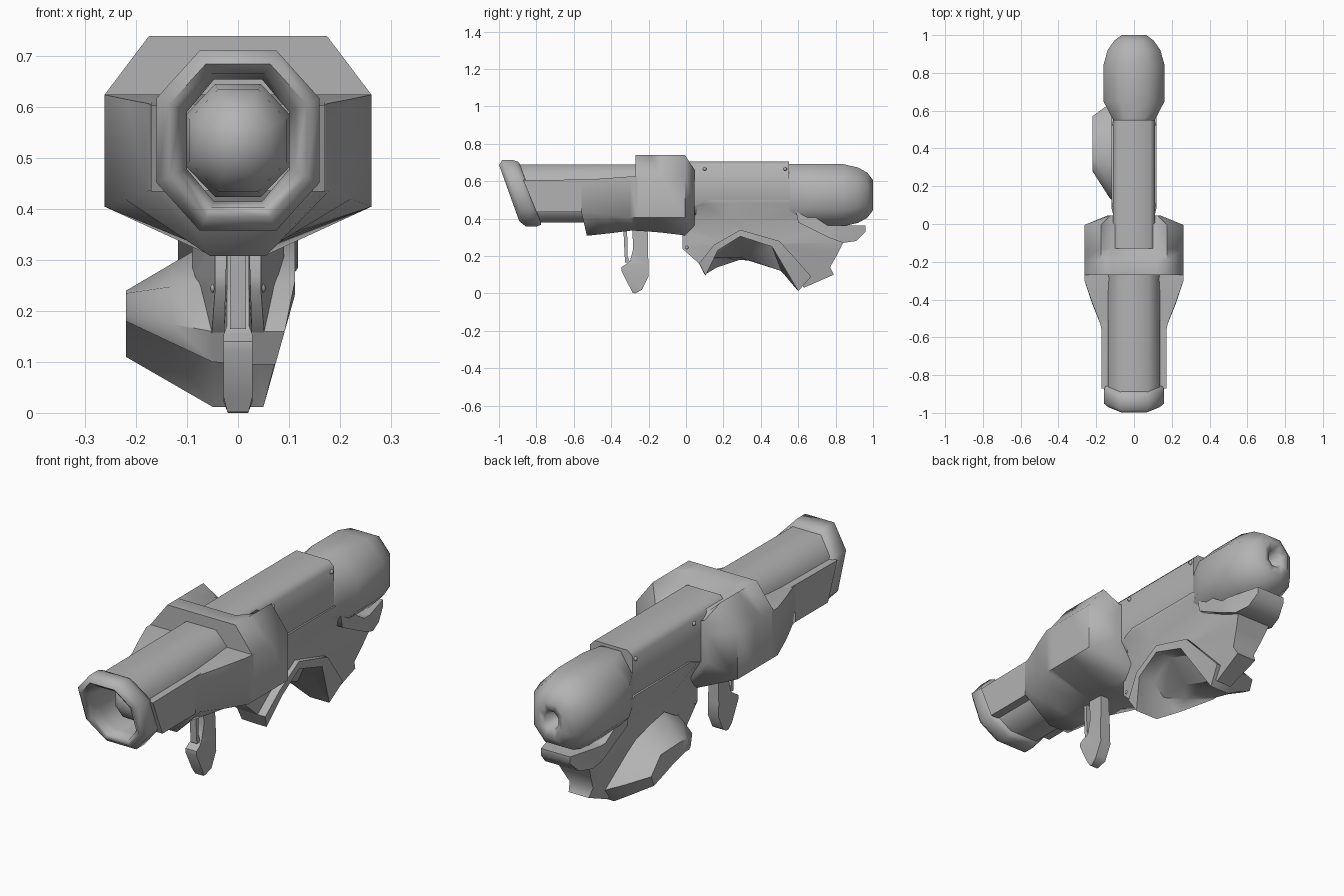
import bpy, bmesh, math
from mathutils import Vector

cube = bpy.data.objects.get("Cube")
if cube:
    bpy.data.objects.remove(cube, do_unlink=True)

GREY = (0.45, 0.45, 0.45, 1)
metal = bpy.data.materials.new("plain grey")
metal.use_nodes = True
metal.diffuse_color = GREY
metal.node_tree.nodes["Principled BSDF"].inputs["Base Color"].default_value = GREY


def finish(name, bm, angle):
    bmesh.ops.recalc_face_normals(bm, faces=bm.faces)
    mesh = bpy.data.meshes.new(name)
    bm.to_mesh(mesh)
    bm.free()
    mesh.materials.append(metal)
    obj = bpy.data.objects.new(name, mesh)
    bpy.context.collection.objects.link(obj)
    bpy.ops.object.select_all(action='DESELECT')
    obj.select_set(True)
    bpy.context.view_layer.objects.active = obj
    bpy.ops.object.shade_smooth_by_angle(angle=math.radians(angle))


def loft(name, rings, start=True, end=True, angle=60):
    """Skin matching rings; caps are strips between opposite sides."""
    bm = bmesh.new()
    loops = [[bm.verts.new(p) for p in ring] for ring in rings]
    n = len(rings[0])
    for a, b in zip(loops, loops[1:]):
        for i in range(n):
            j = (i + 1) % n
            bm.faces.new((a[i], a[j], b[j], b[i]))
    for wanted, loop in ((start, loops[0]), (end, loops[-1])):
        if wanted:
            for i in range(n // 2 - 1):
                bm.faces.new((loop[i], loop[i + 1], loop[n - 2 - i], loop[n - 1 - i]))
    finish(name, bm, angle)


def mirrored(y, half):
    """Full ring from its +x half, listed top to bottom."""
    return [(x, y, z) for x, z in half] + [(-x, y, z) for x, z in reversed(half)]


def octagon(y, hx, hz, zc=0.535, lean=0.0, k=0.47):
    half = [(k * hx, hz), (hx, k * hz), (hx, -k * hz), (k * hx, -hz)]
    return [(x, y - lean * z, zc + z) for x, y, z in mirrored(y, half)]


def prism(name, profile, width, centre=0.0, cuts=(), angle=45):
    """Side profile (y, z) given a half width that may vary over it."""
    bm = bmesh.new()
    base = bm.faces.new([bm.verts.new((-1, y, z)) for y, z in profile])
    ext = bmesh.ops.extrude_face_region(bm, geom=[base], use_keep_orig=True)
    for v in ext["geom"]:
        if isinstance(v, bmesh.types.BMVert):
            v.co.x = 1
    for co, no in cuts:
        bmesh.ops.bisect_plane(bm, geom=bm.verts[:] + bm.edges[:] + bm.faces[:],
                               plane_co=co, plane_no=no)
    bmesh.ops.triangulate(bm, faces=[f for f in bm.faces if len(f.verts) > 4])
    for v in bm.verts:
        v.co.x = centre + v.co.x * width(v.co.y, v.co.z)
    finish(name, bm, angle)


def lerp(a, b, t):
    t = max(0.0, min(1.0, t))
    return a + (b - a) * t


# Leaning muzzle ring with a rounded rim
LEAN = 0.36
loft("muzzle_ring", [octagon(y, hx, hz, lean=LEAN) for y, hx, hz in (
    (-0.83, 0.135, 0.15), (-0.835, 0.152, 0.168), (-0.86, 0.16, 0.177),
    (-0.92, 0.16, 0.177), (-0.945, 0.135, 0.15), (-0.93, 0.112, 0.132),
    (-0.88, 0.10, 0.12), (-0.72, 0.10, 0.12))], start=False, end=False, angle=75)

# Front barrel
loft("front_barrel", [octagon(-0.85, 0.137, 0.155, lean=LEAN, k=0.53),
                      octagon(-0.20, 0.137, 0.155, k=0.56)], start=False)

# Round nosed charge inside the barrel
loft("inner_charge", [octagon(y, r, r * 1.05, k=0.42) for y, r in (
    (-0.68, 0.106), (-0.76, 0.095), (-0.81, 0.065), (-0.835, 0.025))], angle=80)

# Plates along both sides of the barrel
for side, label in ((1, "left"), (-1, "right")):
    prism(label + "_barrel_plate",
          [(-0.87, 0.605), (-0.45, 0.61), (-0.45, 0.435), (-0.80, 0.435)],
          lambda y, z: 0.021, centre=0.15 * side)

# Cowl flaring from the barrel to the collar
loft("cowl", [
    mirrored(-0.56, [(0.13, 0.606), (0.172, 0.606), (0.172, 0.437), (0.13, 0.437)]),
    mirrored(-0.53, [(0.13, 0.608), (0.178, 0.608), (0.178, 0.435), (0.055, 0.308)]),
    mirrored(-0.42, [(0.13, 0.616), (0.22, 0.616), (0.222, 0.42), (0.055, 0.32)]),
    mirrored(-0.30, [(0.13, 0.625), (0.262, 0.625), (0.262, 0.405), (0.055, 0.335)]),
    mirrored(-0.26, [(0.13, 0.625), (0.262, 0.625), (0.262, 0.405), (0.055, 0.335)])],
    start=False, angle=70)


# Large collar with a notch on top for the rear housing
def collar_ring(y, notch, bottom):
    return mirrored(y, [(0.12, notch), (0.175, 0.74), (0.262, 0.625),
                        (0.262, 0.405), (0.055, bottom)])


loft("collar", [collar_ring(-0.27, 0.74, 0.335), collar_ring(-0.19, 0.74, 0.33),
                collar_ring(-0.13, 0.69, 0.325), collar_ring(-0.005, 0.69, 0.31),
                mirrored(0.045, [(0.10, 0.64), (0.125, 0.66), (0.14, 0.60),
                                 (0.14, 0.47), (0.05, 0.36)])], angle=65)

# Rear housing
HOUSING = [(0.085, 0.705), (0.11, 0.68), (0.11, 0.47), (0.08, 0.42)]
loft("rear_housing", [mirrored(y, HOUSING) for y in (-0.13, 0.55)])

# Rounded rear chamber with a dimpled end
loft("rear_chamber", [octagon(y, hx, hz, 0.525, k=0.45) for y, hx, hz in (
    (0.53, 0.10, 0.165), (0.56, 0.115, 0.166), (0.65, 0.162, 0.166),
    (0.84, 0.162, 0.166), (0.92, 0.14, 0.148), (0.97, 0.105, 0.12),
    (1.0, 0.065, 0.08), (0.99, 0.035, 0.04), (0.93, 0.025, 0.028))], angle=80)


# Lower body, narrow at its front and foot, with a ledge along the top
def body_width(y, z):
    low = lerp(0.04, 0.09, (z - 0.05) / 0.22)
    low = lerp(min(low, 0.045), low, (y + 0.02) / 0.25)
    return lerp(low, 0.118, (z - 0.38) / 0.1)


prism("lower_body",
      [(-0.02, 0.33), (0.03, 0.46), (0.13, 0.5), (0.55, 0.5), (0.67, 0.42),
       (0.76, 0.36), (0.81, 0.34), (0.84, 0.27), (0.81, 0.21), (0.77, 0.14),
       (0.79, 0.1), (0.63, 0.03), (0.49, 0.26), (0.29, 0.32), (0.16, 0.245),
       (0.08, 0.15), (-0.02, 0.24)], body_width,
      cuts=[((0, 0, 0.27), (0, 0, 1)), ((0, 0, 0.38), (0, 0, 1)),
            ((0, 0, 0.48), (0, 0, 1)), ((0, 0.23, 0), (0, 1, 0))], angle=70)

# Tail rest under the chamber
prism("tail_rest",
      [(0.58, 0.48), (0.76, 0.362), (0.96, 0.362), (0.96, 0.33), (0.91, 0.28),
       (0.84, 0.27), (0.76, 0.30), (0.6, 0.38)],
      lambda y, z: lerp(0.118, 0.075, (y - 0.8) / 0.16),
      cuts=[((0, 0.8, 0), (0, 1, 0))], angle=60)

# Arched shoulder pad: a thin rim on one side, a deep bulge on the other
ARCH = [(0.07, 0.16), (0.15, 0.26), (0.29, 0.34), (0.5, 0.28), (0.67, 0.09),
        (0.6, 0.012), (0.51, 0.12), (0.3, 0.19), (0.15, 0.19), (0.1, 0.1)]
RIM = ARCH[:5] + [(0.6, 0.012), (0.46, 0.25), (0.29, 0.305), (0.17, 0.23), (0.105, 0.095)]
TIP = [(0.28, 0.19), (0.3, 0.235), (0.36, 0.24), (0.5, 0.235), (0.57, 0.16),
       (0.55, 0.11), (0.5, 0.125), (0.4, 0.16), (0.32, 0.18), (0.29, 0.18)]
middle = [(-0.13, lerp(a[0], b[0], 0.33), lerp(a[1], b[1], 0.47)) for a, b in zip(ARCH, TIP)]
rim = [(lerp(0.05, 0.112, (z - 0.012) / 0.22), y, z) for y, z in RIM]
loft("shoulder_pad", [rim, [(0.03, y, z) for y, z in RIM],
                      [(-0.05, y, z) for y, z in ARCH], middle,
                      [(-0.22, y, z) for y, z in TIP]], angle=50)

# Hand grip with its thin guard
prism("hand_grip",
      [(-0.205, 0.35), (-0.2, 0.09), (-0.235, 0.02), (-0.27, 0.0), (-0.285, 0.002),
       (-0.345, 0.12), (-0.345, 0.14), (-0.30, 0.17), (-0.282, 0.24), (-0.288, 0.35)],
      lambda y, z: lerp(0.02, 0.028, z / 0.02) if z < 0.16 else 0.022,
      cuts=[((0, 0, 0.155), (0, 0, 1)), ((0, 0, 0.03), (0, 0, 1))])
prism("grip_guard",
      [(-0.315, 0.35), (-0.312, 0.2), (-0.30, 0.165), (-0.325, 0.165),
       (-0.328, 0.2), (-0.335, 0.35)], lambda y, z: 0.016)

# Bolts on both sides
for side in (1, -1):
    for x, y, z in ((0.11, 0.1, 0.665), (0.11, 0.53, 0.665), (0.045, 0.005, 0.245)):
        bm = bmesh.new()
        bmesh.ops.create_uvsphere(bm, u_segments=8, v_segments=5, radius=0.01)
        bmesh.ops.translate(bm, verts=bm.verts, vec=Vector((x * side, y, z)))
        finish("bolt", bm, 60)
